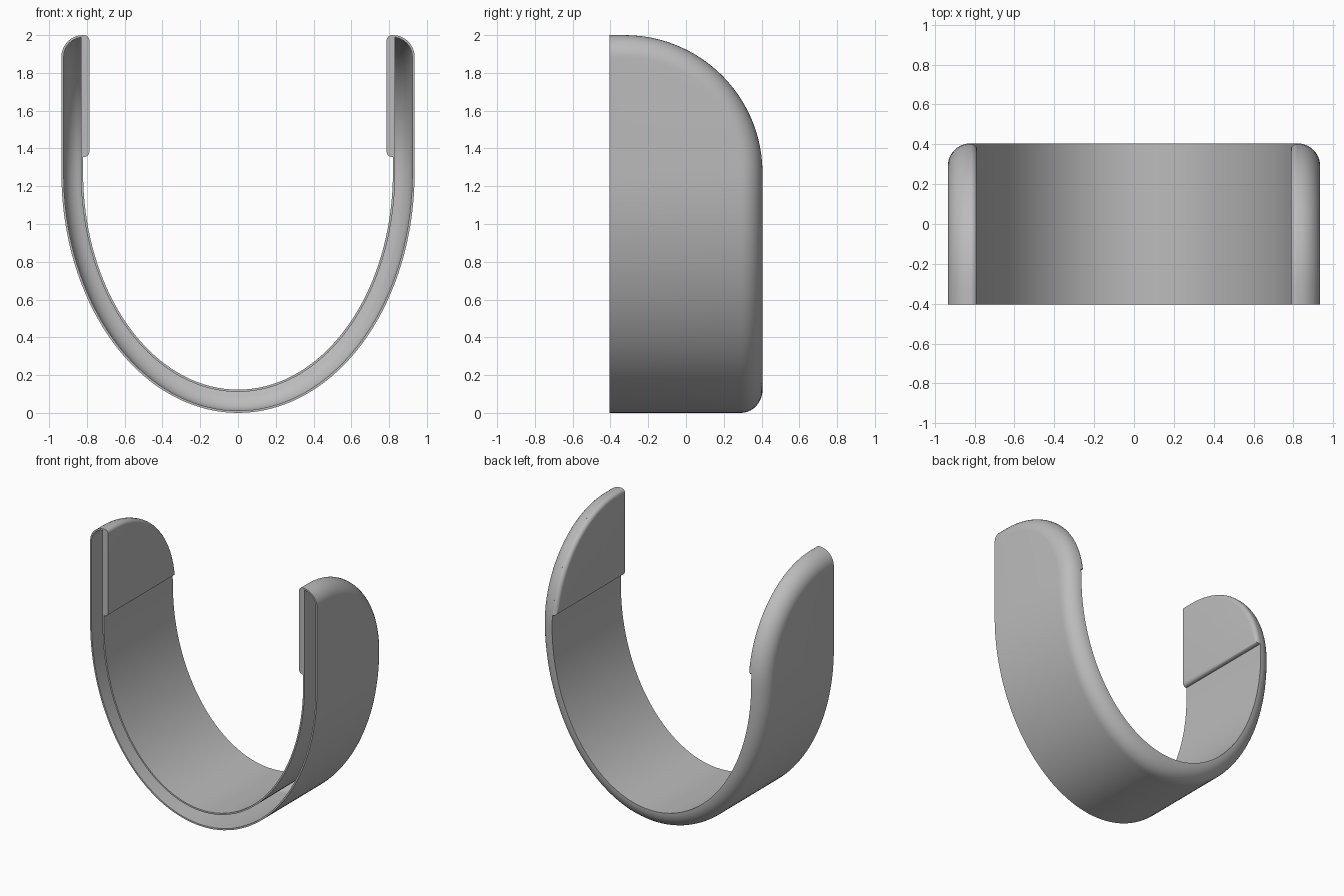
import bpy, bmesh
from math import sin, cos, asin, sqrt, pi

if "Cube" in bpy.data.objects:
    bpy.data.objects.remove(bpy.data.objects["Cube"])

HALF_W, SPRING, TOP_R = 0.935, 1.27, 0.73    # half width, height where arms start, arm rounding
FRONT, BACK = -0.405, 0.405
ARC_Y = BACK - TOP_R
FILLET, WALL = 0.115, 0.012
PAD_LOW, PAD_DEPTH, PAD_FILLET = 1.355, 0.148, 0.028

grey = bpy.data.materials.new("plain_grey")
grey.use_nodes = True
grey.diffuse_color = (0.5, 0.5, 0.5, 1)
grey.node_tree.nodes["Principled BSDF"].inputs["Base Color"].default_value = (0.5, 0.5, 0.5, 1)


def finish(name, bm):
    mesh = bpy.data.meshes.new(name)
    bm.to_mesh(mesh)
    bm.free()
    mesh.materials.append(grey)
    obj = bpy.data.objects.new(name, mesh)
    bpy.context.collection.objects.link(obj)
    bpy.ops.object.select_all(action="DESELECT")
    obj.select_set(True)
    bpy.context.view_layer.objects.active = obj
    return obj


def round_over(radius, steps):
    """Pairs of depth and inset along a quarter-round edge."""
    return [(radius * (1 - cos(k * pi / 2 / steps)), radius * (1 - sin(k * pi / 2 / steps)))
            for k in range(steps + 1)]


def arm_point(side, phi, depth, inset):
    r = TOP_R - inset
    return (side * (HALF_W - depth), ARC_Y + r * cos(phi), SPRING + r * sin(phi))


def arm_tip(side, depth, inset):
    return (side * (HALF_W - depth), FRONT, SPRING + TOP_R - inset)


def bend_point(theta, depth, inset):
    return ((HALF_W - depth) * cos(theta), BACK - inset,
            SPRING - (SPRING - depth * 1.07) * sin(theta))


# Hollow U-shaped shell: each row runs front edge, rounded back, inner front edge
layers = round_over(FILLET, 10)
arm_steps, bend_steps = 24, 72
phis = [pi / 2 * (1 - i / arm_steps) for i in range(arm_steps + 1)]


def arm_rows(side):
    rows = [[arm_tip(side, d, e) for d, e in layers]]
    return rows + [[arm_point(side, p, d, e) for d, e in layers] for p in phis]


bend = [[bend_point(pi * i / bend_steps, d, e) for d, e in layers] for i in range(1, bend_steps)]
rows = arm_rows(1) + bend + arm_rows(-1)[::-1]

bm = bmesh.new()
grid = []
for row in rows:
    first, last = row[0], row[-1]
    full = [(first[0], FRONT, first[2])] + row + [(last[0], FRONT, last[2])]
    grid.append([bm.verts.new(p) for p in full])
for a, b in zip(grid, grid[1:]):
    for i in range(len(a) - 1):
        bm.faces.new((a[i], a[i + 1], b[i + 1], b[i]))
bmesh.ops.remove_doubles(bm, verts=bm.verts, dist=0.0001)
bmesh.ops.recalc_face_normals(bm, faces=bm.faces)
bm.normal_update()
lowest = min(bm.faces, key=lambda f: f.calc_center_median().z)
if lowest.normal.z > 0:
    bmesh.ops.reverse_faces(bm, faces=bm.faces)
shell = finish("curved_shell", bm)
solid = shell.modifiers.new("wall", "SOLIDIFY")
solid.thickness = WALL
solid.offset = -1
bpy.ops.object.modifier_apply(modifier="wall")
bpy.ops.object.shade_smooth_by_angle(angle=0.6)


# Raised pads on the inside of both arms
def pad_outline(side, depth, inset):
    low = PAD_LOW + inset
    start = asin((low - SPRING) / (TOP_R - inset))
    pts = [(side * (HALF_W - depth), FRONT, low)]
    pts += [arm_point(side, start + (pi / 2 - start) * i / arm_steps, depth, inset)
            for i in range(arm_steps + 1)]
    return pts + [arm_tip(side, depth, inset)]


pad_layers = [(FILLET - 0.006, 0.002), (FILLET, 0)]
pad_layers += [(PAD_DEPTH - d, e) for d, e in round_over(PAD_FILLET, 6)[::-1]]
for side, name in ((1, "left_inner_pad"), (-1, "right_inner_pad")):
    bm = bmesh.new()
    rings = [[bm.verts.new(p) for p in pad_outline(side, d, e)] for d, e in pad_layers]
    for a, b in zip(rings, rings[1:]):
        for i in range(len(a)):
            j = (i + 1) % len(a)
            bm.faces.new((a[i], a[j], b[j], b[i]))
    bm.faces.new(rings[0])
    bm.faces.new(rings[-1])
    bmesh.ops.recalc_face_normals(bm, faces=bm.faces)
    finish(name, bm)
    bpy.ops.object.shade_smooth_by_angle(angle=0.6)
